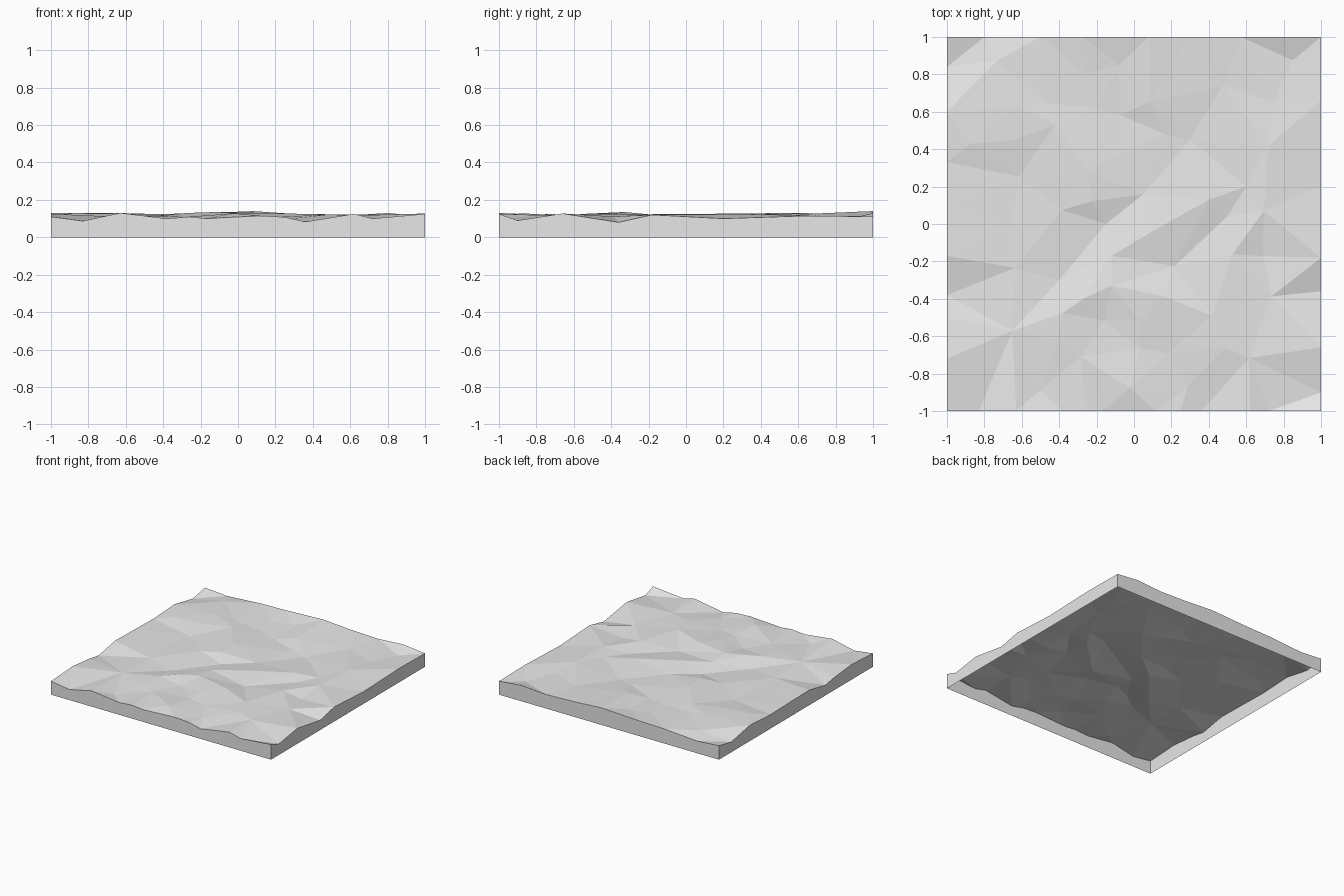
import bpy
import bmesh
import random
from mathutils import Vector
from mathutils.geometry import delaunay_2d_cdt

cube = bpy.data.objects.get("Cube")
if cube:
    bpy.data.objects.remove(cube, do_unlink=True)

rng = random.Random(7)

# Single stone grey
grey = bpy.data.materials.new("stone_grey")
grey.use_nodes = True
colour = (0.8, 0.8, 0.8, 1)
grey.diffuse_color = colour
grey.node_tree.nodes["Principled BSDF"].inputs["Base Color"].default_value = colour

# Rim profiles: (distance along the side, height), corners only on front and back
front_rim = [(-1, .11), (-.83, .087), (-.63, .13), (-.38, .1), (-.26, .11), (-.17, .1),
             (.12, .115), (.25, .108), (.36, .083), (.62, .125), (.72, .1), (1, .125)]
back_rim = [(-1, .115), (-.8, .1), (-.5, .12), (-.27, .125), (.08, .14),
            (.3, .125), (.57, .115), (.8, .13), (1, .11)]
left_rim = [(-.9, .09), (-.66, .127), (-.36, .08), (-.18, .12), (.2, .1), (.66, .115)]
right_rim = [(-.72, .125), (-.5, .105), (-.38, .085), (-.17, .125), (.1, .12),
             (.33, .115), (.6, .13), (.84, .085)]

points = [Vector((t, -1, z)) for t, z in front_rim]
points += [Vector((t, 1, z)) for t, z in back_rim]
points += [Vector((1, t, z)) for t, z in left_rim]
points += [Vector((-1, t, z)) for t, z in right_rim]

# Main valley, ridges and ledge near the middle
landmarks = [(-.4, -.3, .09), (-.15, 0, .095), (.05, .16, .1), (-.23, .12, .125),
             (-.12, -.17, .12), (-.27, -.4, .13), (-.12, -.33, .135), (.08, -.05, .125),
             (-.65, -.57, .11), (.17, .48, .105), (.08, .65, .125), (-.2, .62, .105),
             (.4, .13, .125), (.6, .2, .11), (-.08, .85, .11)]
points += [Vector(p) for p in landmarks]

# Scattered rough ground filling the rest of the tile
count = 9
step = 2 / count
for i in range(count):
    for j in range(count):
        x = -1 + (i + .5 + rng.uniform(-.38, .38)) * step
        y = -1 + (j + .5 + rng.uniform(-.38, .38)) * step
        spot = Vector((x, y, rng.uniform(.094, .13)))
        if all((spot - p).xy.length > .13 for p in points) and max(abs(x), abs(y)) < .9:
            points.append(spot)

# Triangulated surface
flat, _, faces, origins, _, _ = delaunay_2d_cdt([p.xy for p in points], [], [], 0, 1e-5)
bm = bmesh.new()
verts = [bm.verts.new((v.x, v.y, points[src[0]].z)) for v, src in zip(flat, origins)]
for face in faces:
    bm.faces.new([verts[k] for k in face])
bm.normal_update()
for face in bm.faces:
    if face.normal.z < 0:
        face.normal_flip()

# Side walls drop from the rim to the ground; underside stays open
rim = [e for e in bm.edges if e.is_boundary]
walls = bmesh.ops.extrude_edge_only(bm, edges=rim)["geom"]
for v in walls:
    if isinstance(v, bmesh.types.BMVert):
        v.co.z = 0
bm.normal_update()
for face in bm.faces:
    if abs(face.normal.z) < .01 and face.normal.dot(face.calc_center_median()) < 0:
        face.normal_flip()

mesh = bpy.data.meshes.new("ground_tile")
bm.to_mesh(mesh)
bm.free()
mesh.materials.append(grey)
bpy.context.collection.objects.link(bpy.data.objects.new("ground_tile", mesh))
